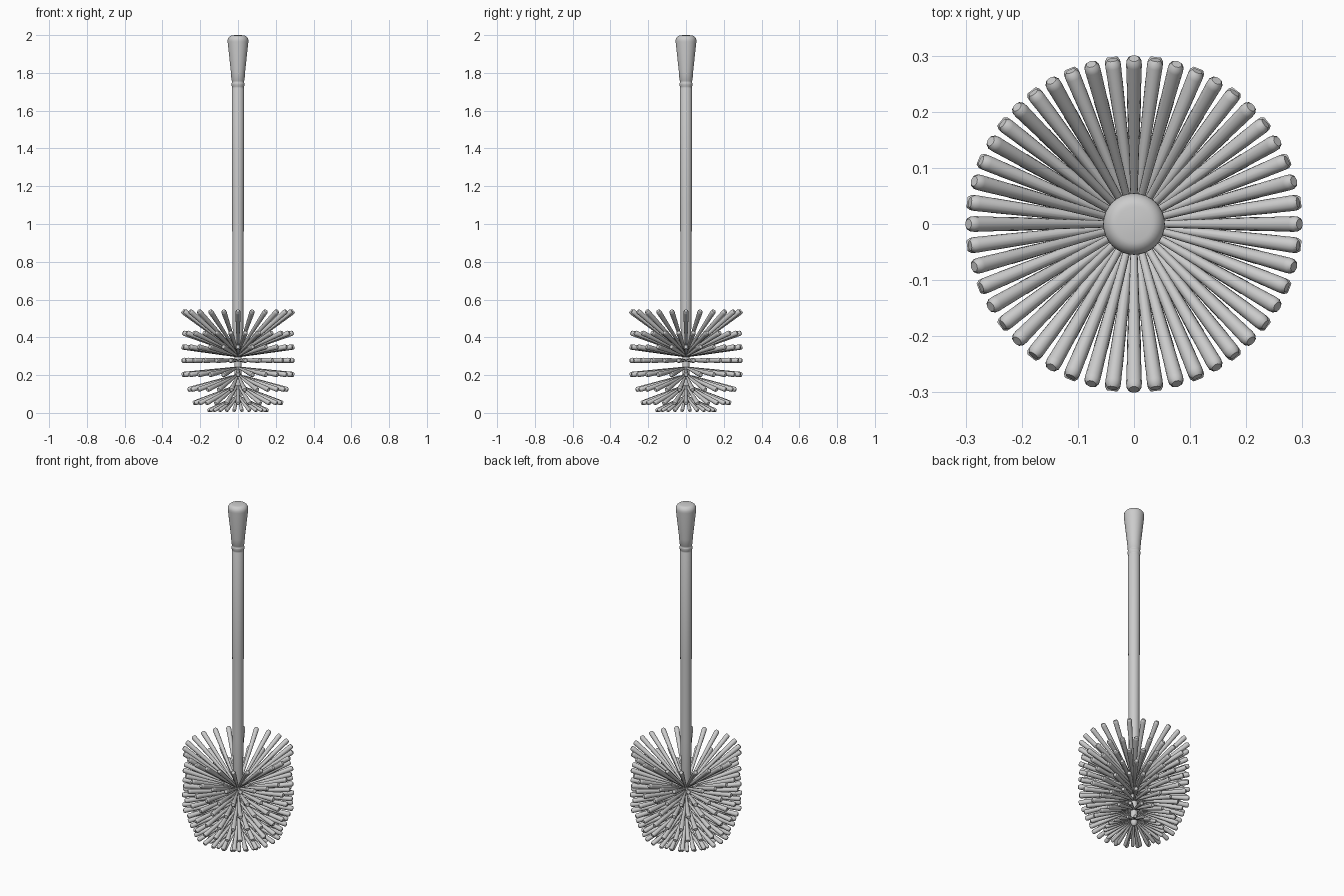
import bpy, bmesh, math
from mathutils import Vector, Matrix

if "Cube" in bpy.data.objects:
    bpy.data.objects.remove(bpy.data.objects["Cube"])


def add_lathe(bm, profile, sides, matrix=Matrix.Identity(4)):
    """Sweep (radius, height) points round local z; cap both ends."""
    rings = []
    for r, h in profile:
        rings.append([bm.verts.new(matrix @ Vector((
            r * math.cos(math.tau * i / sides),
            r * math.sin(math.tau * i / sides), h))) for i in range(sides)])
    for a, b in zip(rings, rings[1:]):
        for i in range(sides):
            j = (i + 1) % sides
            bm.faces.new((a[i], a[j], b[j], b[i]))
    bm.faces.new(rings[0][::-1])
    bm.faces.new(rings[-1])


def finish(name, bm, angle=35):
    mesh = bpy.data.meshes.new(name)
    bm.to_mesh(mesh)
    bm.free()
    obj = bpy.data.objects.new(name, mesh)
    bpy.context.collection.objects.link(obj)
    bpy.ops.object.select_all(action='DESELECT')
    obj.select_set(True)
    bpy.context.view_layer.objects.active = obj
    bpy.ops.object.shade_smooth_by_angle(angle=math.radians(angle))
    return obj


# Handle shaft, tapering down into the brush head
bm = bmesh.new()
add_lathe(bm, [(0.016, 0.30), (0.022, 0.31), (0.027, 0.34), (0.029, 0.60),
               (0.031, 1.10), (0.033, 1.715), (0.031, 1.72), (0.031, 1.727),
               (0.034, 1.732), (0.034, 1.745)], 32)
finish("handle_shaft", bm)

# Flared grip with a domed end
bm = bmesh.new()
grip = [(0.034, 1.745), (0.032, 1.75), (0.032, 1.757), (0.035, 1.762), (0.037, 1.80)]
grip += [(0.055, 1.965)]
for k in range(1, 8):
    a = math.radians(90 * k / 8)
    grip.append((0.030 + 0.025 * math.cos(a), 1.97 + 0.028 * math.sin(a)))
grip += [(0.030, 1.998), (0.015, 2.0)]
add_lathe(bm, grip, 32)
finish("grip", bm)

# Brush core with a rounded lower end
bm = bmesh.new()
add_lathe(bm, [(0.006, 0.045), (0.013, 0.05), (0.018, 0.062), (0.019, 0.08),
               (0.019, 0.31)], 24)
finish("brush_core", bm)

# Bristle rings: root height, tip radius, tip height (top to bottom)
RINGS = [(0.32, 0.295, 0.54), (0.315, 0.295, 0.425), (0.30, 0.298, 0.35),
         (0.278, 0.30, 0.278), (0.24, 0.298, 0.202), (0.20, 0.268, 0.122),
         (0.145, 0.238, 0.05), (0.085, 0.162, 0.011)]
COUNT = 24
for n, (root_z, tip_r, tip_z) in enumerate(RINGS):
    bm = bmesh.new()
    for i in range(COUNT):
        a = math.tau * (i + 0.5 * (n % 2)) / COUNT
        out = Vector((math.cos(a), math.sin(a), 0))
        root = out * 0.008 + Vector((0, 0, root_z))
        tip = out * tip_r + Vector((0, 0, tip_z))
        axis = tip - root
        length = axis.length
        thick = 0.005 + 0.009 * min(1, length / 0.29)
        m = Matrix.Translation(root) @ axis.to_track_quat('Z', 'Y').to_matrix().to_4x4()
        add_lathe(bm, [(0.005, 0), (thick, length - 0.014),
                       (thick * 0.95, length - 0.006), (thick * 0.65, length)], 12, m)
    # trim nothing below the floor: keep the lowest tips at z = 0
    for v in bm.verts:
        v.co.z = max(v.co.z, 0.0)
    finish("bristle_ring_%d" % (n + 1), bm)
